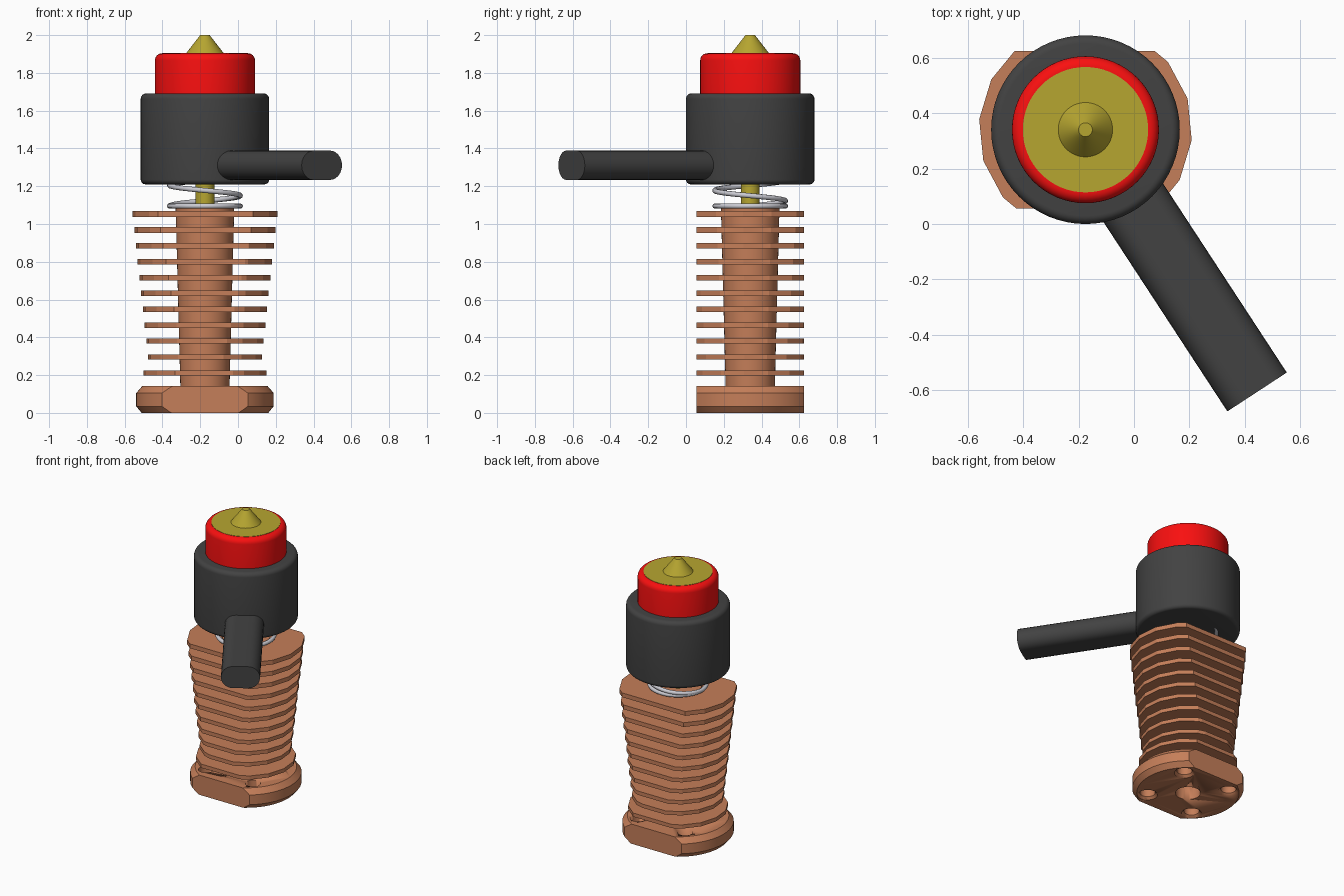
import bpy, bmesh
from math import pi, sin, cos, radians
from mathutils import Matrix, Vector

if "Cube" in bpy.data.objects:
    bpy.data.objects.remove(bpy.data.objects["Cube"])

AX, AY = -0.175, 0.34      # main vertical axis
FLAT = 0.284               # half depth between the machined flats


def material(name, rgb):
    m = bpy.data.materials.new(name)
    m.diffuse_color = (*rgb, 1)
    m.use_nodes = True
    m.node_tree.nodes["Principled BSDF"].inputs["Base Color"].default_value = m.diffuse_color
    return m


COPPER = material("copper", (0.56, 0.21, 0.10))
BRASS = material("brass", (0.47, 0.38, 0.03))
RED = material("red", (0.95, 0.005, 0.005))
DARK = material("dark_grey", (0.055, 0.055, 0.055))
STEEL = material("steel", (0.6, 0.6, 0.65))


def finish(name, bm, mat, smooth=True):
    bmesh.ops.recalc_face_normals(bm, faces=bm.faces)
    me = bpy.data.meshes.new(name)
    bm.to_mesh(me)
    bm.free()
    ob = bpy.data.objects.new(name, me)
    ob.location = (AX, AY, 0)
    bpy.context.collection.objects.link(ob)
    if mat:
        me.materials.append(mat)
    bpy.ops.object.select_all(action='DESELECT')
    ob.select_set(True)
    bpy.context.view_layer.objects.active = ob
    if smooth:
        bpy.ops.object.shade_smooth_by_angle(angle=radians(30))
    return ob


def lathe(name, profile, mat, n=64, start=0.0, flats=False, smooth=True, at=(0, 0)):
    """Revolve (radius, z) points into a capped solid, optionally cut by two flats."""
    bm = bmesh.new()
    rings = [[bm.verts.new((at[0] + r * cos(start + 2 * pi * k / n),
                            at[1] + r * sin(start + 2 * pi * k / n), z))
              for k in range(n)] for r, z in profile]
    for a, b in zip(rings, rings[1:]):
        for k in range(n):
            bm.faces.new((a[k], a[(k + 1) % n], b[(k + 1) % n], b[k]))
    bm.faces.new(rings[0])
    bm.faces.new(rings[-1])
    if flats:
        for s in (-1, 1):
            bmesh.ops.bisect_plane(bm, geom=bm.verts[:] + bm.edges[:] + bm.faces[:],
                                   plane_co=(0, s * FLAT, 0), plane_no=(0, s, 0),
                                   clear_outer=True)
            bmesh.ops.holes_fill(bm, edges=[e for e in bm.edges if e.is_boundary])
    return finish(name, bm, mat, smooth)


def fillet(r, z, rad, a0, a1, n=6):
    return [(r + rad * cos(radians(a0 + (a1 - a0) * i / n)),
             z + rad * sin(radians(a0 + (a1 - a0) * i / n))) for i in range(n + 1)]


def cut(ob, cutters):
    bpy.context.view_layer.objects.active = ob
    for c in cutters:
        mod = ob.modifiers.new("hole", 'BOOLEAN')
        mod.operation = 'DIFFERENCE'
        mod.solver = 'EXACT'
        mod.object = c
        bpy.ops.object.modifier_apply(modifier=mod.name)


# heat sink: mounting base, tapered column and fins
base = lathe("mounting_base", [(0.335, 0), (0.364, 0.035), (0.364, 0.105), (0.332, 0.142)],
             COPPER, flats=True)
column = lathe("column", [(0.13, 0.13), (0.155, 1.082)], COPPER)
fins = []
for i in range(11):
    r = 0.327 if i == 0 else 0.303 + 0.0091 * (i - 1)
    z, h = 0.212 + 0.0841 * i, 0.0135 + 0.0002 * i
    fins.append(lathe(f"fin_{i + 1}", [(r, z - h), (r, z + h)], COPPER, n=16,
                      start=radians(-5.6), flats=True, smooth=False))

# centre bore and four countersunk mounting holes
bore = lathe("bore_cutter", [(0.082, -0.05), (0.082, 1.0)], None, n=32)
holes = [lathe(f"hole_cutter_{k}", [(0.076, -0.01), (0.05, 0.016), (0.05, 0.16)], None, n=24,
               at=(0.265 * cos(pi / 4 + k * pi / 2), 0.265 * sin(pi / 4 + k * pi / 2)))
         for k in range(4)]
cut(base, [bore] + holes)
for ob in [column] + fins:
    cut(ob, [bore])
for c in [bore] + holes:
    bpy.data.objects.remove(c)

# brass heater tube between heat sink and housing
lathe("inner_tube", [(0.05, 1.07), (0.05, 1.25)], BRASS, n=32)

# spring: one flat turn, then rising into the housing
cu = bpy.data.curves.new("spring", 'CURVE')
cu.dimensions = '3D'
cu.bevel_depth = 0.014
cu.bevel_resolution = 2
cu.use_fill_caps = True
N = 100
sp = cu.splines.new('POLY')
sp.points.add(N)
for i, p in enumerate(sp.points):
    u = -1 + 2.5 * i / N
    t = pi - 2 * pi * u
    p.co = (0.187 * cos(t), 0.187 * sin(t), 1.095 + max(0, u) * 0.11, 1)
    
spring = bpy.data.objects.new("spring", cu)
spring.location = (AX, AY, 0)
cu.materials.append(STEEL)
bpy.context.collection.objects.link(spring)
bpy.ops.object.select_all(action='DESELECT')
spring.select_set(True)
bpy.context.view_layer.objects.active = spring
bpy.ops.object.convert(target='MESH')
bpy.ops.object.shade_smooth_by_angle(angle=radians(60))

# housing, red collar and brass nozzle
lathe("housing", fillet(0.315, 1.235, 0.025, -90, 0) + fillet(0.31, 1.662, 0.03, 0, 90), DARK)
lathe("red_collar", [(0.265, 1.68)] + fillet(0.227, 1.866, 0.038, 0, 90), RED)
lathe("nozzle", [(0.226, 1.88), (0.226, 1.906), (0.098, 1.906), (0.025, 2.0)], BRASS)

# side arm: stadium section extruded outward from the housing
R, W = 0.078, 0.05
section = fillet(W, 0, R, -90, 90, 12) + fillet(-W, 0, R, 90, 270, 12)
bm = bmesh.new()
ends = [[bm.verts.new((x, y, z + 1.311)) for y, z in section] for x in (0.2, 1.13)]
n = len(section)
for k in range(n):
    bm.faces.new((ends[0][k], ends[0][(k + 1) % n], ends[1][(k + 1) % n], ends[1][k]))
for e in ends:
    bm.faces.new(e)
bmesh.ops.rotate(bm, verts=bm.verts, cent=(0, 0, 0), matrix=Matrix.Rotation(radians(-56.8), 3, 'Z'))
finish("side_arm", bm, DARK)
